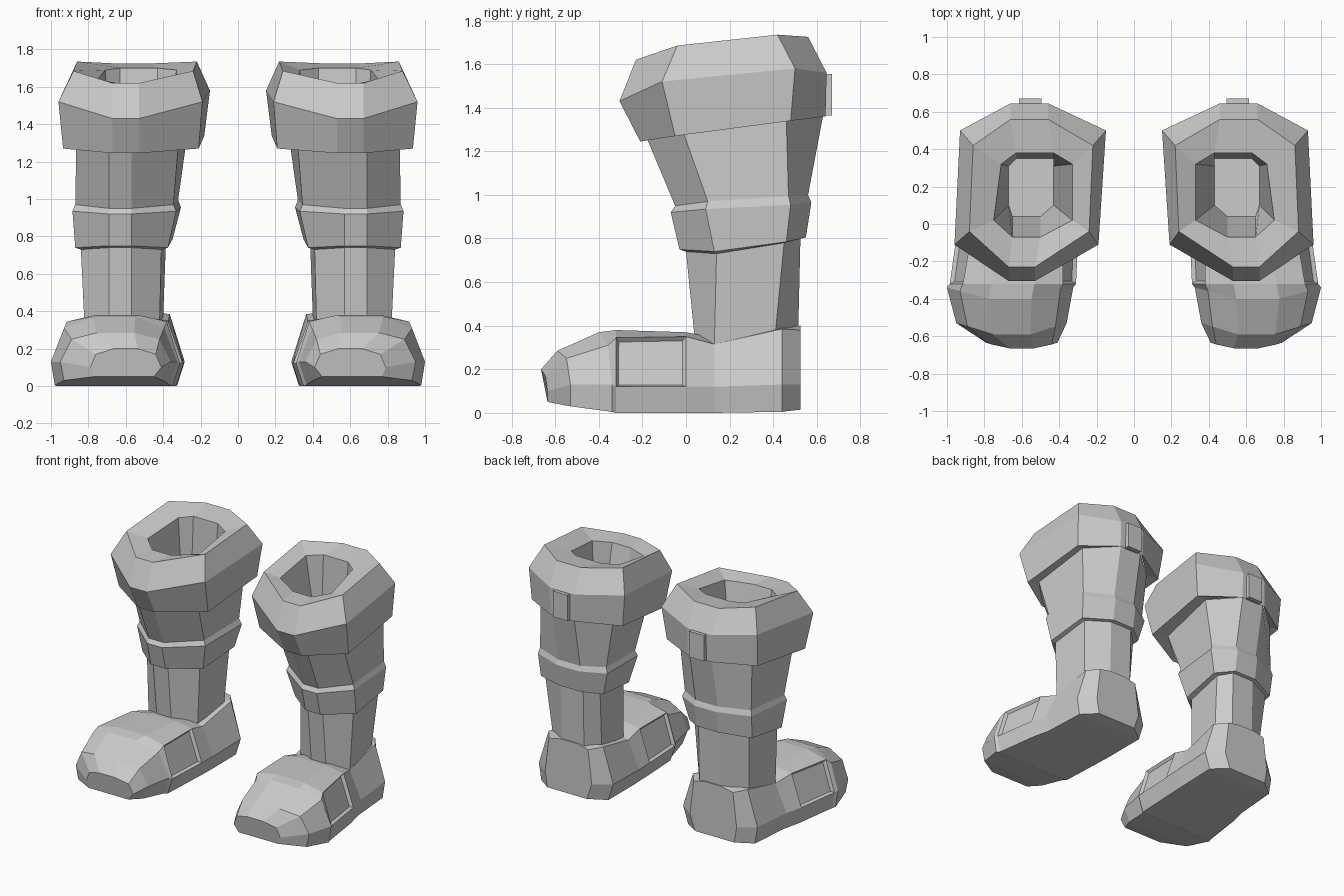
import bpy, bmesh

if "Cube" in bpy.data.objects:
    bpy.data.objects.remove(bpy.data.objects["Cube"])


def loft(name, rings, cap_start=False, cap_end=False, panels=None):
    """Skin a list of equal-length point rings, then mirror for the second boot."""
    bm = bmesh.new()
    vs = [[bm.verts.new(p) for p in r] for r in rings]
    n = len(vs[0])
    grid = {}
    for k in range(len(vs) - 1):
        for i in range(n):
            j = (i + 1) % n
            grid[k, i] = bm.faces.new((vs[k][i], vs[k][j], vs[k + 1][j], vs[k + 1][i]))
    if cap_start:
        bm.faces.new(vs[0][::-1])
    if cap_end:
        bm.faces.new(vs[-1])
    bmesh.ops.recalc_face_normals(bm, faces=bm.faces)
    for key in panels or []:
        bmesh.ops.inset_individual(bm, faces=[grid[key]], thickness=0.02, depth=-0.02)
    return finish(name, bm)


def finish(name, bm):
    me = bpy.data.meshes.new(name)
    bm.to_mesh(me)
    bm.free()
    ob = bpy.data.objects.new(name, me)
    bpy.context.collection.objects.link(ob)
    ob.modifiers.new("other_boot", "MIRROR").use_mirror_merge = False
    return ob


def leg_ring(front, back, xif, xib, xof, xob, yf, ysf, ysb, yb, zf, zsf, zsb, zb):
    """Eight-sided ring: narrow front pair, two side edges per side, narrow back pair."""
    return [(front[0], yf, zf), (front[1], yf, zf), (xof, ysf, zsf), (xob, ysb, zsb),
            (back[1], yb, zb), (back[0], yb, zb), (xib, ysb, zsb), (xif, ysf, zsf)]


def foot_ring(y, dy, xi, xo, s, zb, zm, zs, zt):
    """Foot cross-section: sole, side, shoulder and top points on both sides."""
    w = xo - xi
    return [(xi + .04, y + dy, zb), (xi, y + dy, zm), (xi + s, y + dy * .7, zs),
            (xi + .33 * w, y, zt), (xi + .67 * w, y, zt),
            (xo - s, y + dy * .7, zs), (xo, y + dy, zm), (xo - .02, y + dy, zb)]


# Foot: sections from toe to heel, with sunken panels on both sides
foot = [
    (-.665, .03, .41, .79, .03, .05, .10, .17, .20),
    (-.59, .06, .36, .95, .06, .03, .13, .25, .285),
    (-.40, .06, .325, 1.0, .07, .005, .13, .31, .37),
    (-.32, .00, .31, .985, .07, .0, .12, .345, .38),
    (.00, .00, .295, .94, .08, .0, .12, .35, .37),
    (.13, .00, .29, .91, .09, .0, .12, .315, .345),
    (.44, .00, .285, .89, .08, .005, .13, .385, .395),
    (.525, .00, .40, .78, .03, .015, .13, .38, .40),
]
loft("foot", [foot_ring(*r) for r in foot], True, True, panels=[(3, 1), (3, 5)])

# Shaft with the raised ankle band
leg = [
    (.42, .40, .82, .80, .04, .13, .41, .515, .34, .31, .37, .38),
    (.41, .385, .84, .83, .0, .14, .45, .525, .74, .73, .78, .80),
    (.375, .35, .87, .86, -.03, .13, .46, .55, .75, .74, .785, .805),
    (.33, .305, .885, .87, -.07, .09, .48, .575, .92, .935, .955, .965),
    (.345, .32, .87, .86, -.05, .10, .47, .56, .95, .97, .995, 1.0),
    (.32, .27, .865, .86, -.18, -.01, .46, .63, 1.26, 1.28, 1.35, 1.37),
]
loft("shaft", [leg_ring((.57, .69), (.47, .65), *r) for r in leg])

# Thick cuff, rolling over the rim into the leg opening
cuff = [
    (.32, .27, .865, .86, -.18, -.01, .46, .63, 1.26, 1.28, 1.35, 1.37),
    (.21, .18, .935, .92, -.21, -.05, .48, .64, 1.245, 1.27, 1.34, 1.36),
    (.19, .15, .96, .93, -.305, -.11, .50, .645, 1.43, 1.52, 1.58, 1.56),
    (.24, .22, .88, .86, -.23, -.04, .42, .56, 1.62, 1.685, 1.735, 1.725),
]
rings = [leg_ring((.53, .67), (.46, .66), *r) for r in cuff]
opening = [
    (.33, .33, .75, .71, -.07, .02, .32, .38, 1.62, 1.64, 1.69, 1.70),
    (.43, .43, .67, .67, .04, .10, .31, .35, 1.1, 1.1, 1.1, 1.1),
]
rings += [leg_ring((.50, .65), (.43, .63), *r) for r in opening]
loft("cuff", rings, cap_end=True)

# Small pull tab at the back of the cuff
tab = bmesh.new()
bmesh.ops.create_cube(tab, size=1)
for v in tab.verts:
    v.co = (.555 + v.co.x * .12, .64 + v.co.y * .06, 1.46 + v.co.z * .19)
finish("pull_tab", tab)
